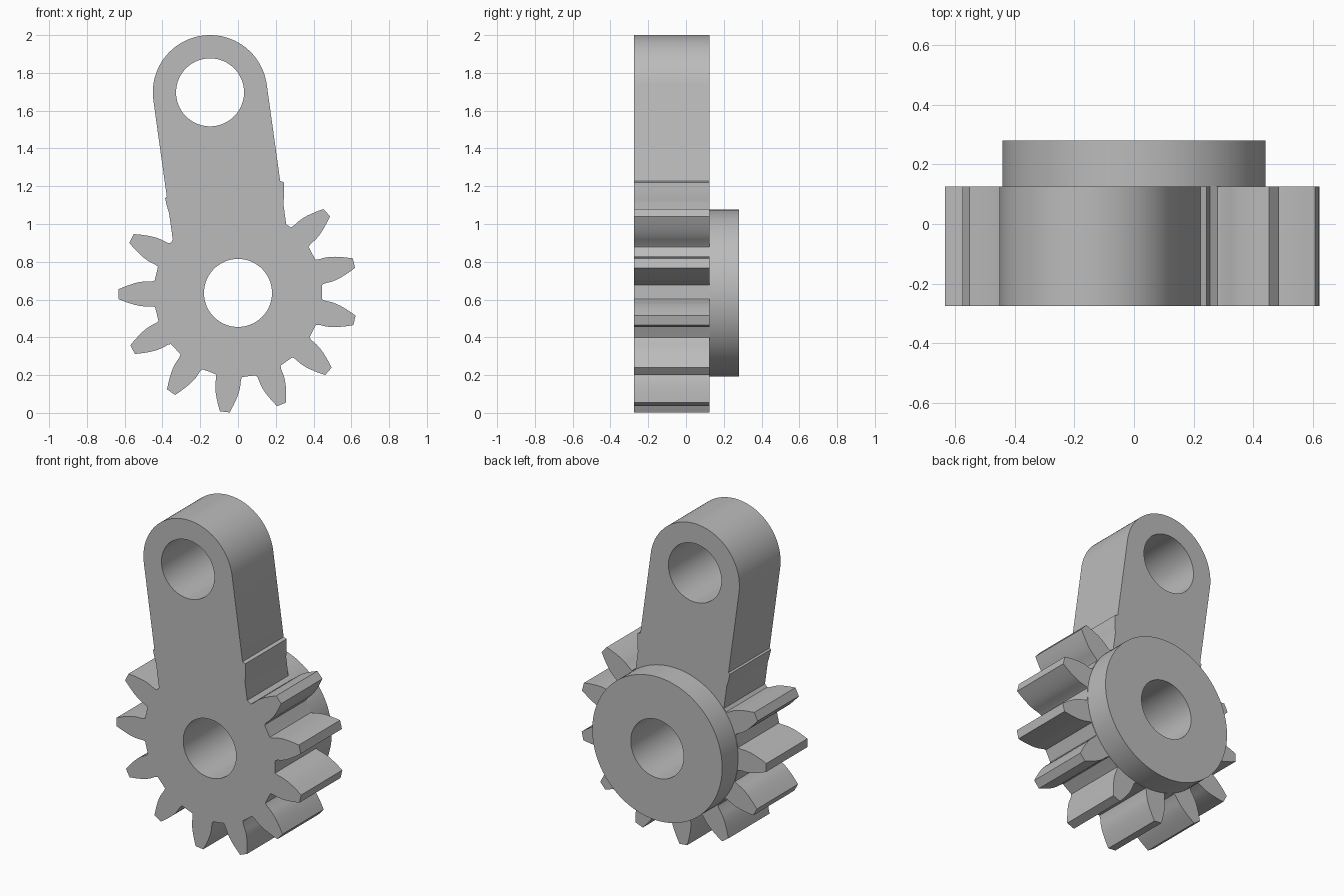
import bpy, bmesh, math
from mathutils import Vector

cube = bpy.data.objects.get("Cube")
if cube:
    bpy.data.objects.remove(cube, do_unlink=True)

grey = bpy.data.materials.new("plain grey")
grey.use_nodes = True
colour = (0.5, 0.5, 0.5, 1)
grey.diffuse_color = colour
grey.node_tree.nodes["Principled BSDF"].inputs["Base Color"].default_value = colour

HUB = Vector((0, 0.635))
EYE = Vector((-0.148, 1.697))
FRONT, STEP, BACK = -0.275, 0.125, 0.28
TEETH = 13
ARM_R = 0.303


def polar(centre, radius, angle):
    return centre + radius * Vector((math.cos(angle), math.sin(angle)))


def circle(centre, radius, count=96):
    return [polar(centre, radius, math.tau * i / count) for i in range(count)]


def prism(name, outline, y0, y1):
    """Extrude an (x, z) outline from y0 to y1."""
    bm = bmesh.new()
    face = bm.faces.new([bm.verts.new((p.x, y0, p.y)) for p in outline])
    moved = bmesh.ops.extrude_face_region(bm, geom=[face])["geom"]
    bmesh.ops.translate(bm, vec=(0, y1 - y0, 0),
                        verts=[v for v in moved if isinstance(v, bmesh.types.BMVert)])
    bmesh.ops.recalc_face_normals(bm, faces=bm.faces)
    mesh = bpy.data.meshes.new(name)
    bm.to_mesh(mesh)
    bm.free()
    mesh.materials.append(grey)
    obj = bpy.data.objects.new(name, mesh)
    bpy.context.collection.objects.link(obj)
    return obj


def combine(target, other, operation):
    """Apply a boolean and discard the other body."""
    mod = target.modifiers.new(operation.title(), "BOOLEAN")
    mod.operation, mod.object, mod.solver = operation, other, "EXACT"
    bpy.context.view_layer.objects.active = target
    bpy.ops.object.modifier_apply(modifier=mod.name)
    bpy.data.objects.remove(other, do_unlink=True)


# Gear outline: (radius, half width) along one tooth flank, mirrored and repeated
flank = [(0.446, 0.07), (0.46, 0.066), (0.5, 0.066), (0.525, 0.063),
         (0.55, 0.057), (0.575, 0.049), (0.6, 0.04), (0.634, 0.026)]
gear_outline = []
for t in range(TEETH):
    mid = math.radians(180.6) + math.tau * t / TEETH
    for side, steps in ((-1, flank), (1, flank[::-1])):
        for radius, half in steps:
            gear_outline.append(polar(HUB, radius, mid + side * math.asin(half / radius)))
    gear_outline.append(polar(HUB, 0.444, mid + math.pi / TEETH))
body = prism("gear_lever", gear_outline, FRONT, STEP)

# Lever arm with rounded ends around the hub and the eye
lean = math.atan2(EYE.y - HUB.y, EYE.x - HUB.x)
N = 48
arm_outline = [polar(c, ARM_R, lean + turn + math.pi * i / N)
               for c, turn in ((EYE, -math.pi / 2), (HUB, math.pi / 2))
               for i in range(N + 1)]
combine(body, prism("lever_arm", arm_outline, FRONT, STEP), "UNION")

# Rear hub disc
combine(body, prism("hub_disc", circle(HUB, 0.442), STEP - 0.05, BACK), "UNION")

# Bores through the hub and the eye
for centre in (HUB, EYE):
    combine(body, prism("bore", circle(centre, 0.18), -1, 1), "DIFFERENCE")

# Merge coplanar faces and shade
bm = bmesh.new()
bm.from_mesh(body.data)
bmesh.ops.remove_doubles(bm, verts=bm.verts, dist=0.0002)
bmesh.ops.dissolve_limit(bm, angle_limit=0.005, verts=bm.verts, edges=bm.edges)
bm.to_mesh(body.data)
bm.free()
bpy.ops.object.select_all(action="DESELECT")
body.select_set(True)
bpy.context.view_layer.objects.active = body
bpy.ops.object.shade_smooth_by_angle(angle=math.radians(25))
